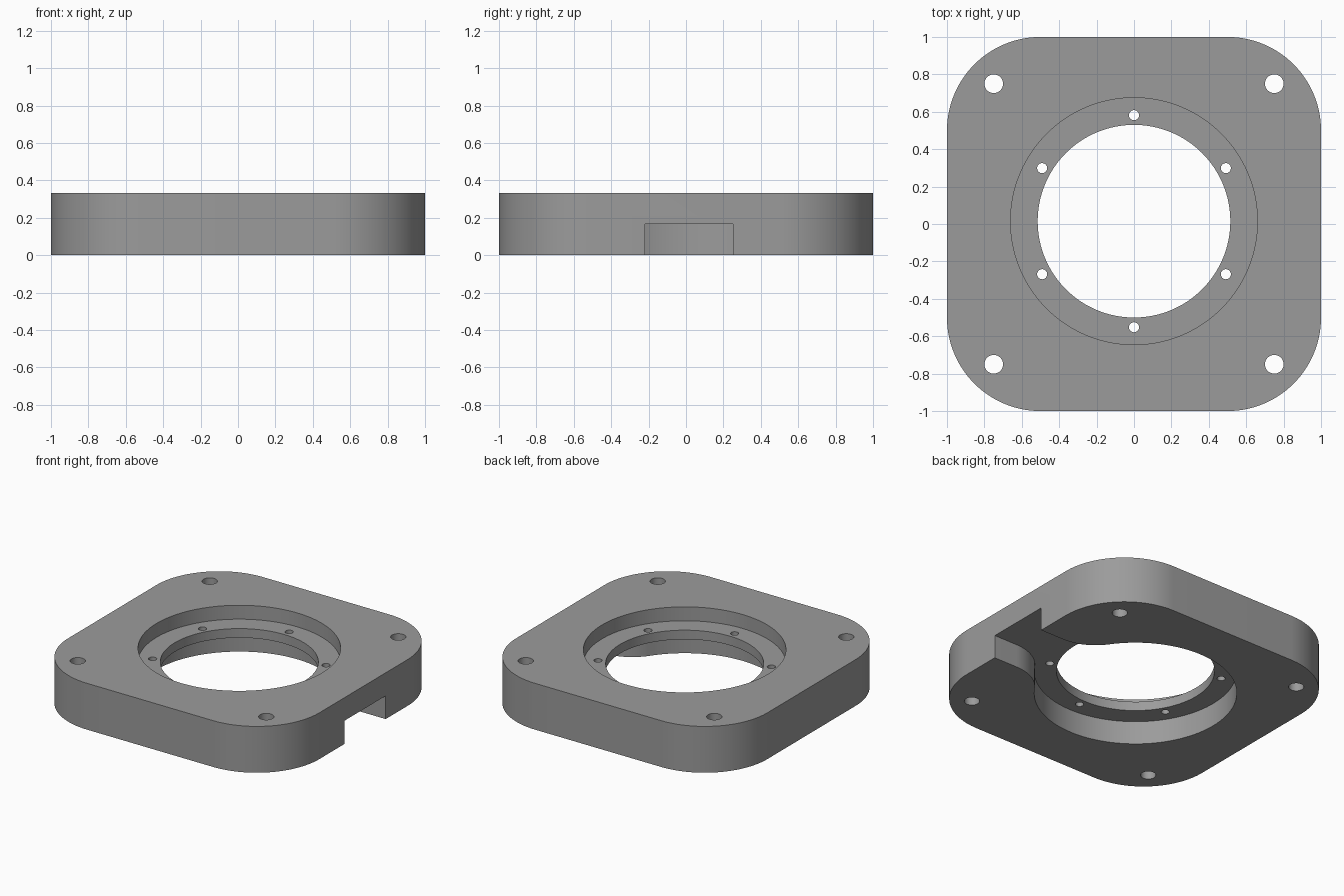
import bpy, bmesh, math

if "Cube" in bpy.data.objects:
    bpy.data.objects.remove(bpy.data.objects["Cube"])

H = 0.333            # plate thickness
LEDGE_Z0, LEDGE_Z1 = 0.167, 0.233
CY = 0.015           # bore centre in y
RECESS_R, BORE_R = 0.66, 0.515
NOTCH_HALF, FILLET = 0.235, 0.333

grey = bpy.data.materials.new("grey")
grey.diffuse_color = (0.33, 0.33, 0.33, 1)
grey.use_nodes = True
grey.node_tree.nodes["Principled BSDF"].inputs["Base Color"].default_value = grey.diffuse_color


def arc(cx, cy, r, a0, a1, n):
    return [(cx + r * math.cos(a0 + (a1 - a0) * i / n),
             cy + r * math.sin(a0 + (a1 - a0) * i / n)) for i in range(n + 1)]


def circle(cx, cy, r, n):
    return arc(cx, cy, r, 0, math.tau, n)[:-1]


def prism(name, outline, z0, z1):
    """Extrude a closed outline between two heights."""
    bm = bmesh.new()
    face = bm.faces.new([bm.verts.new((x, y, z0)) for x, y in outline])
    top = bmesh.ops.extrude_face_region(bm, geom=[face])["geom"]
    bmesh.ops.translate(bm, vec=(0, 0, z1 - z0),
                        verts=[v for v in top if isinstance(v, bmesh.types.BMVert)])
    bmesh.ops.recalc_face_normals(bm, faces=bm.faces)
    mesh = bpy.data.meshes.new(name)
    bm.to_mesh(mesh)
    bm.free()
    mesh.materials.append(grey)
    obj = bpy.data.objects.new(name, mesh)
    bpy.context.collection.objects.link(obj)
    return obj


# Plate with large rounded corners
outline = []
for i, (sx, sy) in enumerate([(1, 1), (-1, 1), (-1, -1), (1, -1)]):
    outline += arc(sx * 0.5, sy * 0.5, 0.5, i * math.pi / 2, (i + 1) * math.pi / 2, 32)
plate = prism("mounting_plate", outline, 0, H)

# Underside pocket: round recess blended by fillets into a side notch
fx = math.sqrt((RECESS_R + FILLET) ** 2 - (NOTCH_HALF + FILLET) ** 2)
fy = NOTCH_HALF + FILLET
ang = math.atan2(fy, fx)
upper = arc(fx, CY + fy, FILLET, -math.pi / 2, ang - math.pi, 24)
lower = [(x, 2 * CY - y) for x, y in reversed(upper)]
pocket = ([(1.2, CY - NOTCH_HALF), (1.2, CY + NOTCH_HALF)] + upper
          + arc(0, CY, RECESS_R, ang, math.tau - ang, 100)[1:-1] + lower)

cutters = [
    prism("pocket_cutter", pocket, -0.1, LEDGE_Z0),
    prism("top_recess_cutter", circle(0, CY, RECESS_R, 128), LEDGE_Z1, H + 0.1),
    prism("bore_cutter", circle(0, CY, BORE_R, 128), -0.2, H + 0.2),
]
# Corner bolt holes
for sx in (-1, 1):
    for sy in (-1, 1):
        cutters.append(prism("bolt_cutter", circle(sx * 0.75, sy * 0.75, 0.05, 32), -0.2, H + 0.2))
# Six screw holes in the ledge
for i in range(6):
    a = math.radians(30 + 60 * i)
    cutters.append(prism("screw_cutter", circle(0.567 * math.cos(a), CY + 0.567 * math.sin(a),
                                                0.027, 24), -0.2, H + 0.2))

bpy.context.view_layer.objects.active = plate
for cutter in cutters:
    cutter.hide_render = True
    mod = plate.modifiers.new("cut", 'BOOLEAN')
    mod.operation, mod.solver, mod.object = 'DIFFERENCE', 'EXACT', cutter
    bpy.ops.object.modifier_apply(modifier=mod.name)
    bpy.data.objects.remove(cutter)

bpy.ops.object.select_all(action='DESELECT')
plate.select_set(True)
bpy.ops.object.shade_smooth_by_angle(angle=math.radians(30))
